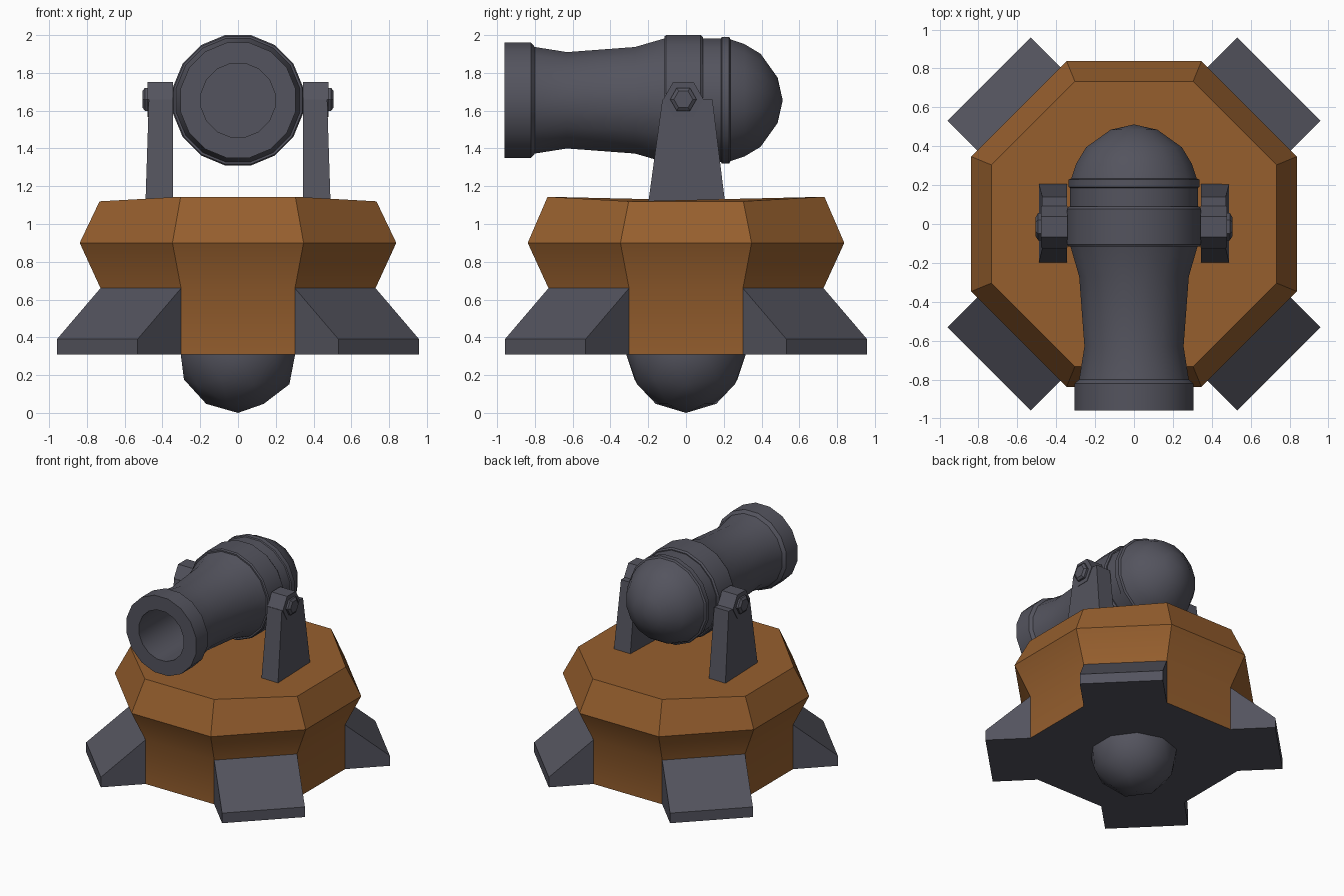
import bpy, bmesh, math
from mathutils import Matrix, Vector

if "Cube" in bpy.data.objects:
    bpy.data.objects.remove(bpy.data.objects["Cube"])


def material(name, rgb):
    m = bpy.data.materials.new(name)
    m.diffuse_color = (*rgb, 1)
    m.use_nodes = True
    m.node_tree.nodes["Principled BSDF"].inputs["Base Color"].default_value = m.diffuse_color
    return m


WOOD = material("brown wood", (0.305, 0.114, 0.027))
IRON = material("dark iron", (0.088, 0.088, 0.112))


def finish(bm, name, mats, smooth=True):
    bmesh.ops.recalc_face_normals(bm, faces=bm.faces)
    me = bpy.data.meshes.new(name)
    for m in mats:
        me.materials.append(m)
    bm.to_mesh(me)
    bm.free()
    if smooth:
        me.polygons.foreach_set("use_smooth", [True] * len(me.polygons))
        me.set_sharp_from_angle(angle=math.radians(30))
    ob = bpy.data.objects.new(name, me)
    bpy.context.collection.objects.link(ob)
    return ob


def loft(bm, rings, cap_start=True, cap_end=True):
    """Bridge equal-length rings of points; returns nothing."""
    vs = [[bm.verts.new(p) for p in r] for r in rings]
    n = len(vs[0])
    for a, b in zip(vs, vs[1:]):
        for i in range(n):
            j = (i + 1) % n
            bm.faces.new((a[i], a[j], b[j], b[i]))
    if cap_start:
        bm.faces.new(vs[0])
    if cap_end:
        bm.faces.new(vs[-1])


def polygon(n, apothem, turn=0.5):
    r = apothem / math.cos(math.pi / n)
    return [(r * math.cos(2 * math.pi * (i + turn) / n),
             r * math.sin(2 * math.pi * (i + turn) / n)) for i in range(n)]


# Octagonal wooden base: front and back top edges sit slightly higher
def base_ring(apothem, z, raise_z=0):
    return [(x, y, z + (raise_z if abs(y) > abs(x) else 0))
            for x, y in polygon(8, apothem)]


bm = bmesh.new()
loft(bm, [base_ring(0.728, 0.31), base_ring(0.728, 0.66),
          base_ring(0.838, 0.90), base_ring(0.733, 1.12, 0.024)])
bm.normal_update()
for f in bm.faces:
    if f.calc_center_median().z < 0.32:   # iron underside
        f.material_index = 1
finish(bm, "base", [WOOD, IRON])

# Four wedge feet on the diagonals
for k in range(4):
    bm = bmesh.new()
    profile = [(0.72, 0.31), (1.054, 0.31), (1.054, 0.39), (0.728, 0.66), (0.72, 0.66)]
    rot = Matrix.Rotation(math.radians(45 + 90 * k), 3, 'Z')
    loft(bm, [[rot @ Vector((d, s, z)) for d, z in profile] for s in (-0.302, 0.302)])
    finish(bm, f"foot_{k + 1}", [IRON], smooth=False)

# Low-poly ball under the base
bm = bmesh.new()
bmesh.ops.create_icosphere(bm, subdivisions=2, radius=0.32,
                           matrix=Matrix.Translation((0, 0, 0.32)))
finish(bm, "pivot_ball", [IRON])

# Barrel: 16-sided lathe along y, from bore floor over the muzzle to the breech
AXIS_Z = 1.655
barrel = [(-0.45, 0.195), (-0.96, 0.195), (-0.96, 0.305), (-0.82, 0.305),
          (-0.80, 0.282), (-0.63, 0.255), (-0.27, 0.282), (-0.115, 0.327),
          (-0.115, 0.338), (-0.105, 0.345), (0.078, 0.345), (0.09, 0.335),
          (0.09, 0.328), (0.185, 0.328), (0.19, 0.336), (0.228, 0.336),
          (0.235, 0.322), (0.31, 0.297), (0.395, 0.246), (0.485, 0.12)]
bm = bmesh.new()
loft(bm, [[(x, y, AXIS_Z + z) for x, z in polygon(16, r)] for y, r in barrel],
     cap_end=False)
bm.verts.ensure_lookup_table()
rim = list(bm.verts)[-16:]
tip = bm.verts.new((0, 0.512, AXIS_Z))
for i in range(16):
    bm.faces.new((rim[i], rim[(i + 1) % 16], tip))
finish(bm, "barrel", [IRON])


# Side supports with hexagonal pivot and bolt
def hexagon(x, radius):
    return [(x, -0.014 + y, 1.66 + z)
            for y, z in polygon(6, radius * math.cos(math.pi / 6), 0)]


for side, label in ((-1, "left"), (1, "right")):
    def part(name, rings):
        b = bmesh.new()
        loft(b, [[(side * x, y, z) for x, y, z in r] for r in rings])
        finish(b, f"{label}_{name}", [IRON], smooth=False)

    part("support", [
        [(0.345, -0.2, 1.11), (0.49, -0.2, 1.11), (0.49, 0.207, 1.11), (0.345, 0.207, 1.11)],
        [(0.345, -0.125, 1.66), (0.472, -0.125, 1.66), (0.472, 0.14, 1.66), (0.345, 0.14, 1.66)]])
    part("pivot", [hexagon(0.343, 0.107), hexagon(0.478, 0.107)])
    part("bolt", [hexagon(0.476, 0.07), hexagon(0.493, 0.07), hexagon(0.506, 0.05)])
